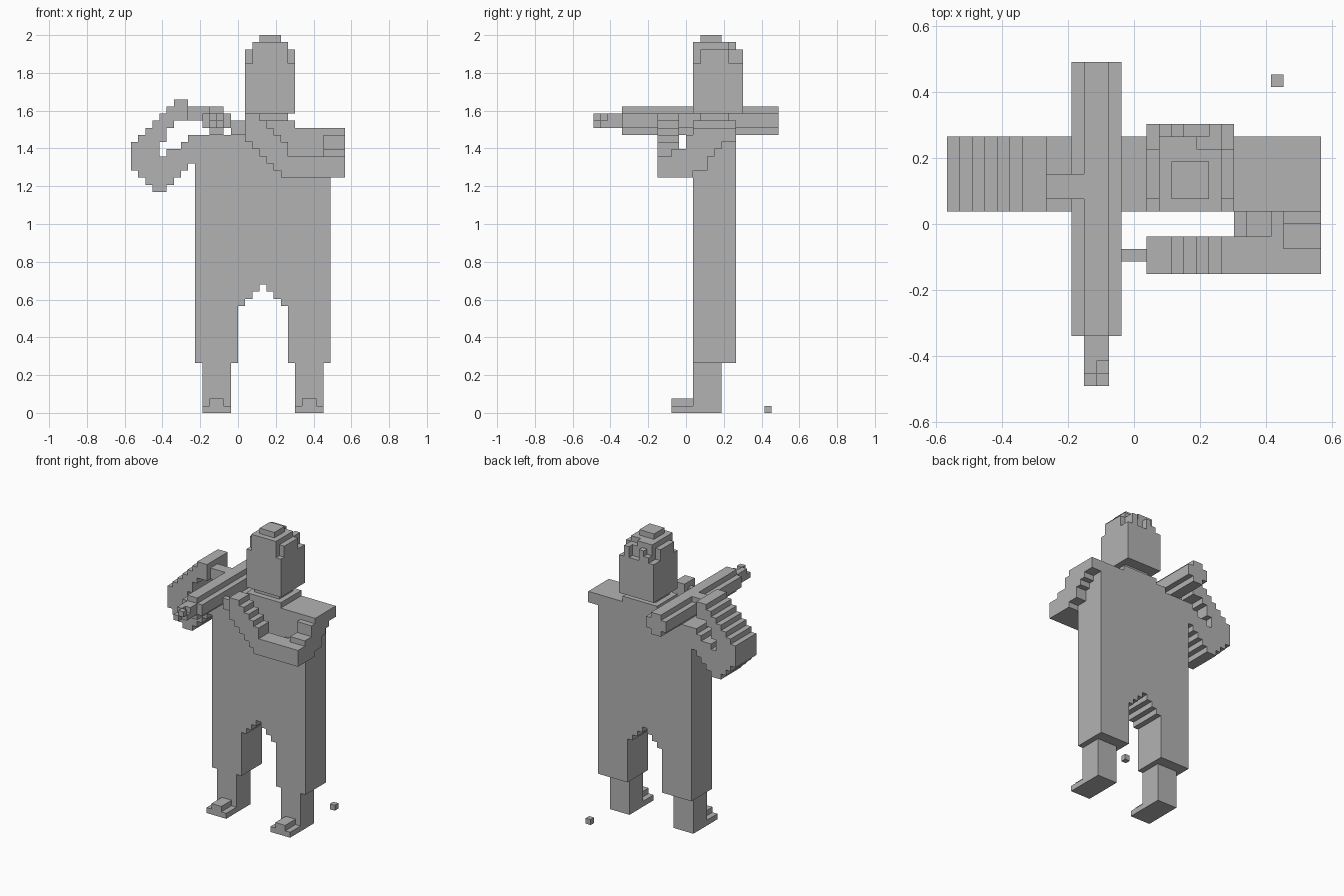
import bpy
import bmesh
from mathutils import Vector

UNIT = 2 / 53                      # edge of one building block
ORIGIN = Vector((15, 13, 0))       # block coordinates of the world centre

default_cube = bpy.data.objects.get("Cube")
if default_cube:
    bpy.data.objects.remove(default_cube, do_unlink=True)

stone = bpy.data.materials.new("plain_grey")
stone.use_nodes = True
stone.diffuse_color = (0.45, 0.45, 0.45, 1)
stone.node_tree.nodes["Principled BSDF"].inputs["Base Color"].default_value = stone.diffuse_color


def block(x, y, z):
    """All cells of a block, each argument a (start, end) pair."""
    return {(i, j, k) for i in range(*x) for j in range(*y) for k in range(*z)}


def columns(start, spans, depth):
    """Stepped profile: one (bottom, top) pair per column, extruded in depth."""
    cells = set()
    for offset, span in enumerate(spans):
        cells |= block((start + offset, start + offset + 1), depth, span)
    return cells


def build(name, cells):
    """Turn a set of cells into one flat-faced skin without inner faces."""
    bm = bmesh.new()
    corners = {}

    def corner(point):
        key = tuple(round(c) for c in point)
        if key not in corners:
            corners[key] = bm.verts.new((Vector(key) - ORIGIN) * UNIT)
        return corners[key]

    for cell in cells:
        for axis in range(3):
            for side in (0, 1):
                neighbour = list(cell)
                neighbour[axis] += side * 2 - 1
                if tuple(neighbour) in cells:
                    continue
                u, v = Vector((0, 0, 0)), Vector((0, 0, 0))
                u[(axis + 1) % 3] = 1
                v[(axis + 2) % 3] = 1
                base = Vector(cell)
                base[axis] += side
                ring = [base, base + u, base + u + v, base + v]
                if not side:
                    ring.reverse()
                bm.faces.new([corner(p) for p in ring])
    bmesh.ops.dissolve_limit(bm, angle_limit=0.01, verts=bm.verts[:], edges=bm.edges[:])
    mesh = bpy.data.meshes.new(name)
    bm.to_mesh(mesh)
    bm.free()
    mesh.materials.append(stone)
    part = bpy.data.objects.new(name, mesh)
    bpy.context.collection.objects.link(part)


body_depth = (14, 20)

# Robe with a stepped arch between the legs
robe = block((9, 28), body_depth, (7, 39)) | block((14, 30), body_depth, (39, 40))
for step in range(-3, 4):
    robe -= block((18 + step, 19 + step), body_depth, (7, 18 - abs(step)))
build("robe", robe)

# Lower legs and stepped shoes
for side, left in (("right", 10), ("left", 23)):
    build(side + "_leg", block((left, left + 4), (14, 18), (0, 7)))
    shoe = block((left, left + 4), (11, 14), (0, 1))
    shoe |= block((left + 1, left + 3), (11, 14), (1, 2))
    build(side + "_shoe", shoe)

# Neck in two tiers
build("neck", block((16, 23), body_depth, (40, 41)) | block((17, 22), (15, 19), (41, 42)))

# Head with a narrower crown, side pieces and tufts at the back
head = block((16, 23), (14, 21), (42, 49))
head |= block((17, 22), body_depth, (49, 52))
head |= block((18, 21), (15, 18), (52, 53))
for ear in (16, 22):
    head |= block((ear, ear + 1), (15, 19), (49, 51))
head |= block((18, 19), (20, 21), (49, 51)) | block((21, 22), (20, 21), (49, 51))
head |= block((17, 18), (20, 21), (49, 50))
head -= block((20, 22), (19, 20), (51, 52))
build("head", head)

# Right arm: bent elbow curling back up to the hand
lower = [(34, 38), (33, 39), (32, 40), (31, 41), (31, 36), (32, 37), (33, 37), (34, 38), (35, 39)]
upper = [(38, 42), (40, 43), (41, 44), (41, 44)]
right_arm = columns(0, lower, body_depth) | columns(4, upper, body_depth)
build("right_arm", right_arm)
build("right_hand", block((8, 11), (15, 17), (41, 43)))

# Long bar with a plus-shaped section, resting on the right shoulder
bar_length = (4, 26)
build("bar", block((10, 14), bar_length, (40, 42)) | block((11, 13), bar_length, (39, 43)))
tip = block((11, 13), (1, 4), (40, 42)) - {(12, 1, 41)}
build("bar_tip", tip | {(11, 0, 40), (12, 0, 41)})

# Left upper arm, stepping forward and down from the shoulder
left_arm = set()
for row, bottom in enumerate((34, 34, 36, 37, 38, 38)):
    left_arm |= block((28, 30), (14 + row, 15 + row), (bottom, 40))
left_arm |= block((27, 30), (11, 13), (33, 37)) | block((27, 30), (13, 14), (33, 39))
for start, end, top in ((23, 24, 34), (24, 26, 35), (26, 27, 36)):
    left_arm |= block((start, end), (12, 14), (33, top))
build("left_upper_arm", left_arm)

# Left forearm across the chest, climbing to the hand
climb = [(38, 42), (37, 42)] + [(36 - s, 41 - s) for s in range(4)]
forearm = columns(16, climb, (9, 12)) | block((22, 30), (9, 12), (33, 36))
build("left_forearm", forearm)
build("left_hand", block((14, 16), (10, 11), (39, 41)))

# Loose pebble on the ground behind the left foot
build("pebble", {(26, 24, 0)})
